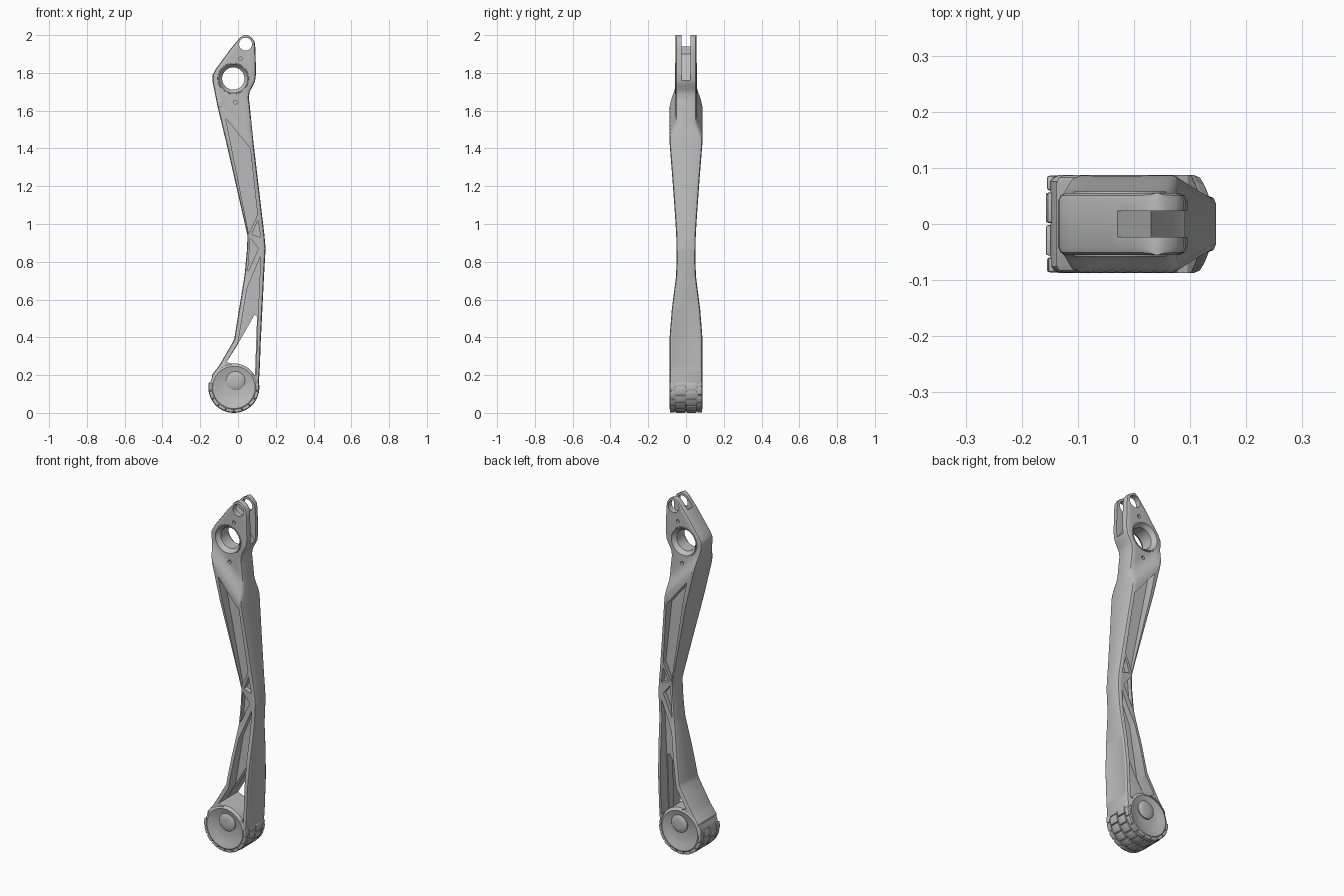
import bpy, bmesh, math
from mathutils import Vector, Matrix

cube = bpy.data.objects.get("Cube")
if cube:
    bpy.data.objects.remove(cube)

grey = bpy.data.materials.new("satin_grey")
grey.use_nodes = True
colour = (0.5, 0.5, 0.5, 1)
grey.diffuse_color = colour
grey.node_tree.nodes["Principled BSDF"].inputs["Base Color"].default_value = colour


def finish(name, bm):
    bmesh.ops.recalc_face_normals(bm, faces=bm.faces)
    mesh = bpy.data.meshes.new(name)
    bm.to_mesh(mesh)
    bm.free()
    mesh.materials.append(grey)
    ob = bpy.data.objects.new(name, mesh)
    bpy.context.collection.objects.link(ob)
    return ob


def activate(ob):
    bpy.ops.object.select_all(action='DESELECT')
    ob.select_set(True)
    bpy.context.view_layer.objects.active = ob


def smooth(ob, angle=35):
    activate(ob)
    bpy.ops.object.shade_smooth_by_angle(angle=math.radians(angle))


def interp(table, z, col):
    for a, b in zip(table, table[1:]):
        if a[0] <= z <= b[0]:
            return a[col] + (b[col] - a[col]) * (z - a[0]) / (b[0] - a[0])
    return table[-1][col] if z > table[-1][0] else table[0][col]


def skin(bm, rings, closed=False):
    n = len(rings[0])
    pairs = list(zip(rings, rings[1:]))
    for a, b in pairs:
        for i in range(n):
            j = (i + 1) % n
            bm.faces.new((a[i], a[j], b[j], b[i]))
    bm.faces.new(rings[0])
    bm.faces.new(rings[-1])


def prism(bm, pts, y0, y1):
    rings = [[bm.verts.new((x, y, z)) for x, z in pts] for y in (y0, y1)]
    skin(bm, rings)


def lathe(bm, cx, cz, profile, seg=48):
    # profile of (y, radius) turned about an axis along y
    rings = []
    for y, r in profile:
        rings.append([bm.verts.new((cx + r * math.cos(i * math.tau / seg), y,
                                    cz + r * math.sin(i * math.tau / seg)))
                      for i in range(seg)])
    skin(bm, rings)


def cut(ob, build):
    bm = bmesh.new()
    build(bm)
    cutter = finish("cutter", bm)
    cutter.hide_render = True
    activate(ob)
    mod = ob.modifiers.new("cut", 'BOOLEAN')
    mod.operation, mod.solver, mod.object = 'DIFFERENCE', 'EXACT', cutter
    bpy.ops.object.modifier_apply(modifier=mod.name)
    bpy.data.objects.remove(cutter)


# Leg outline: height, left edge, right edge
outline = [(.13, -.14, .108), (.2, -.138, .113), (.25, -.1, .116), (.37, -.03, .12),
           (.39, -.02, .121), (.73, .035, .138), (.87, .048, .146), (.94, .05, .14),
           (1.43, -.062, .082), (1.62, -.108, .063), (1.67, -.118, .057), (1.7, -.124, .062),
           (1.755, -.135, .09), (1.79, -.134, .095), (1.82, -.118, .095), (1.93, -.037, .092),
           (1.965, -.008, .088), (1.985, .008, .074), (1.995, .024, .058), (2, .034, .048)]
depth = [(.4, .087), (.55, .075), (.72, .053), (.8, .05), (.92, .051), (1.0, .055),
         (1.2, .069), (1.43, .087)]


def half_depth(x, z):
    # the hip steps in along a diagonal line
    step = min(1, max(0, (z + 1.05 * x - 1.515) / .105))
    step = step * step * (3 - 2 * step)
    return interp(depth, z, 1) * (1 - step) + .055 * step


bm = bmesh.new()
heights = sorted({round(.13 + i * .022, 3) for i in range(83)} | {row[0] for row in outline})
rings = []
for z in heights:
    xl, xr = interp(outline, z, 1), interp(outline, z, 2)
    r = min(.014, (xr - xl) * .3)
    front = []
    for x, inset in [(xl, r), (xl + .3 * r, .3 * r), (xl + r, 0)] + \
            [(xl + r + (xr - xl - 2 * r) * k / 8, 0) for k in range(1, 8)] + \
            [(xr - r, 0), (xr - .3 * r, .3 * r), (xr, r)]:
        front.append((x, half_depth(x, z) - inset))
    groove = .014 * max(0, min(1, (z - .15) / .1, (.75 - z) / .3))
    ring = [(x, -y) for x, y in front] + [(xr - groove, 0)]
    ring += [(x, y) for x, y in reversed(front)] + [(xl, 0)]
    rings.append([bm.verts.new((x, y, z)) for x, y in ring])
skin(bm, rings)
leg = finish("leg_frame", bm)

# Side pockets, each cut on front and back down to a central web
pockets = [
    (.034, [(-.065, 1.56), (.065, 1.40), (.103, 1.05), (.057, .95)]),
    (.026, [(.105, 1.02), (.12, .93), (.073, .945)]),
    (.026, [(.065, .925), (.108, .87), (.052, .745)]),
    (.022, [(.12, .83), (.105, .5), (.095, .2), (-.06, .27), (0, .37), (.048, .66)]),
]
for web, pts in pockets:
    for side in (-1, 1):
        cut(leg, lambda bm: prism(bm, pts, side * web, side * .2))

# Opening above the foot
cut(leg, lambda bm: prism(bm, [(.088, .52), (.101, .51), (.09, .2), (-.06, .27), (-.003, .36)],
                          -.2, .2))
# Seat for the foot
cut(leg, lambda bm: lathe(bm, -.022, .135, [(-.2, .122), (.2, .122)]))
# Fork slot at the top
cut(leg, lambda bm: prism(bm, [(-.2, 1.94), (-.03, 1.94), (.03, 1.9), (.06, 1.8), (.13, 1.71),
                               (.2, 1.71), (.2, 2.1), (-.2, 2.1)], -.023, .023))
# Hip bearing hole with chamfered rims
cut(leg, lambda bm: lathe(bm, -.025, 1.77, [(-.075, .082), (-.055, .077), (-.035, .059),
                                            (.035, .059), (.055, .077), (.075, .082)]))
# Fork pin hole and small screw holes
cut(leg, lambda bm: lathe(bm, .04, 1.952, [(-.2, .034), (.2, .034)], 32))
for x, z in [(.013, 1.875), (-.014, 1.645)]:
    for side in (-1, 1):
        cut(leg, lambda bm: lathe(bm, x, z, [(side * .04, .01), (side * .2, .01)], 16))
smooth(leg, 32)


# Hip bearing rings
def ring_part(name, cx, cz, profile):
    bm = bmesh.new()
    seg = 48
    loops = [[bm.verts.new((cx + r * math.cos(i * math.tau / seg), y,
                            cz + r * math.sin(i * math.tau / seg))) for i in range(seg)]
             for y, r in profile]
    for a, b in zip(loops, loops[1:] + loops[:1]):
        for i in range(seg):
            j = (i + 1) % seg
            bm.faces.new((a[i], a[j], b[j], b[i]))
    smooth(finish(name, bm))


for side, name in ((-1, "front_hip_ring"), (1, "back_hip_ring")):
    ring_part(name, -.025, 1.77, [(side * .05, .084), (side * .058, .082),
                                  (side * .058, .077), (side * .05, .072)])

# Foot wheel with dished sides
FX, FZ = -.022, .135
half = [(.087, .112), (.083, .122), (.076, .127)]
bm = bmesh.new()
dish = [(.072, .052), (.076, .075), (.084, .1)] + half
lathe(bm, FX, FZ, [(-y, r) for y, r in dish] + [(y, r) for y, r in reversed(dish)], 64)
smooth(finish("foot_wheel", bm))

# Foot hub, slightly domed
bm = bmesh.new()
hub = [(.087, .02), (.085, .04), (.079, .05)]
lathe(bm, -.013, .17, [(-y, r) for y, r in hub] + [(y, r) for y, r in reversed(hub)])
smooth(finish("foot_hub", bm))

# Tread blocks round the sole, staggered by column
bm = bmesh.new()
columns = [-.088, -.058, 0, .058, .088]
rows, start, sweep = 10, 168, 204
pitch = sweep / rows
for c, (y0, y1) in enumerate(zip(columns, columns[1:])):
    shift = pitch / 2 if c in (1, 3) else 0
    for k in range(rows):
        a0 = start + shift + k * pitch + .9
        a1 = min(start + sweep, start + shift + (k + 1) * pitch) - .9
        outer = .135 if c in (1, 2) else .133
        arcs = []
        for s in range(4):
            a = math.radians(a0 + (a1 - a0) * s / 3)
            arcs.append([bm.verts.new((FX + r * math.cos(a), y, FZ + r * math.sin(a)))
                         for y, r in ((y0 + .002, .115), (y1 - .002, .115),
                                      (y1 - .002, outer), (y0 + .002, outer))])
        skin(bm, arcs)
tread = finish("foot_tread", bm)
activate(tread)
bevel = tread.modifiers.new("soft_edges", 'BEVEL')
bevel.width, bevel.segments, bevel.limit_method = .004, 2, 'ANGLE'
bevel.angle_limit = math.radians(40)
bpy.ops.object.modifier_apply(modifier=bevel.name)
smooth(tread)
